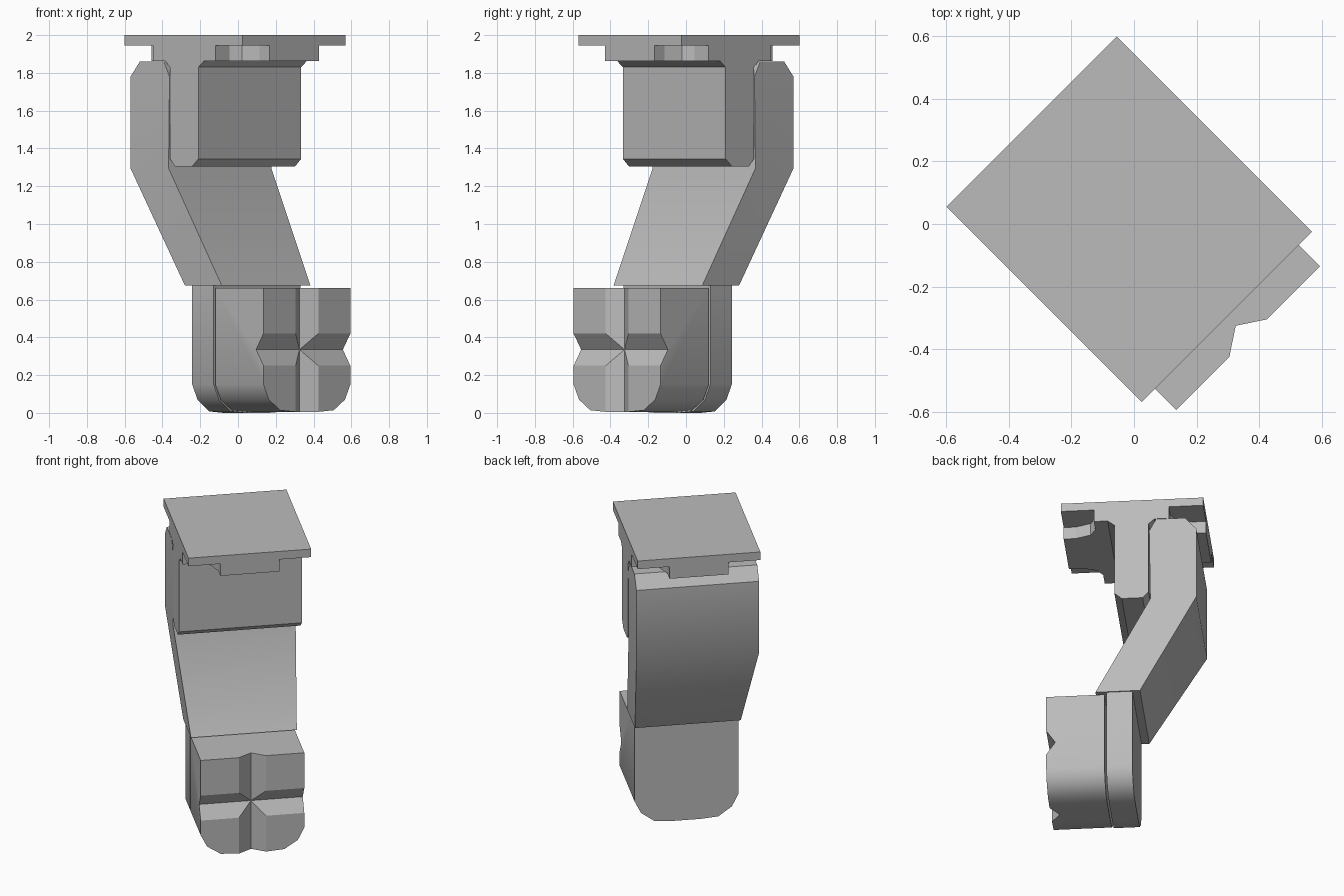
import bpy, bmesh, math
from mathutils import Matrix

if "Cube" in bpy.data.objects:
    bpy.data.objects.remove(bpy.data.objects["Cube"])

GREY = (0.5, 0.5, 0.5, 1)
mat = bpy.data.materials.new("plain grey")
mat.use_nodes = True
mat.diffuse_color = GREY
mat.node_tree.nodes["Principled BSDF"].inputs["Base Color"].default_value = GREY

# Parts are built with x = forward and y = across, then turned to the diagonal
TURN = Matrix.Rotation(math.radians(-45), 4, 'Z')


def skin(name, rings):
    """Closed solid through matching rings of points."""
    bm = bmesh.new()
    loops = [[bm.verts.new(p) for p in ring] for ring in rings]
    n = len(loops[0])
    for a, b in zip(loops, loops[1:]):
        for i in range(n):
            j = (i + 1) % n
            bm.faces.new((a[i], a[j], b[j], b[i]))
    bm.faces.new(loops[0])
    bm.faces.new(loops[-1])
    bmesh.ops.recalc_face_normals(bm, faces=bm.faces)
    bm.transform(TURN)
    mesh = bpy.data.meshes.new(name)
    bm.to_mesh(mesh)
    bm.free()
    mesh.materials.append(mat)
    ob = bpy.data.objects.new(name, mesh)
    bpy.context.collection.objects.link(ob)
    return ob


def stack(name, *sections):
    """Rectangular sections: height, back, front, half width."""
    return skin(name, [[(b, -h, z), (f, -h, z), (f, h, z), (b, h, z)]
                       for z, b, f, h in sections])


def mirrored(half):
    return half + [(-a, b) for a, b in reversed(half)]


def shade(ob):
    bpy.ops.object.select_all(action='DESELECT')
    ob.select_set(True)
    bpy.context.view_layer.objects.active = ob
    bpy.ops.object.shade_smooth_by_angle(angle=math.radians(32))


# Mounting plate and the cross-shaped rail beneath it
stack("top_plate", (1.945, -.463, .42, .385), (2, -.463, .42, .385))
rail = mirrored([(.185, .42), (.185, .345), (.22, .25), (.28, .215), (.385, .215),
                 (.385, -.25), (.28, -.25), (.22, -.285), (.185, -.38), (.185, -.463)])
skin("plate_rail", [[(u, w, z) for w, u in rail] for z in (1.863, 1.945)])

# Hanging block, chamfered below and flared into the rail
stack("hanging_block", (1.305, -.087, .042, .385), (1.345, -.124, .088, .385),
      (1.83, -.124, .088, .385), (1.863, -.16, .13, .385))

# Bent upper arm, tapering to the foot
shade(stack("upper_arm", (.675, -.066, .21, .332), (1.295, -.42, -.135, .385),
            (1.78, -.42, -.128, .385), (1.86, -.35, -.17, .385)))

# Lower leg and grip pad share one rounded outline
def foot(name, back, front, bottom, top):
    outline = mirrored([(.325, top), (.325, .15), (.285, .07), (.2, bottom + .008),
                        (.09, bottom)])
    return skin(name, [[(u, w, z) for w, z in outline] for u in (back, front)])


shade(foot("lower_leg", -.018, .143, 0, .68))
pad = foot("grip_pad", .155, .516, .006, .66)

# Crossed V grooves in the pad face
MID, HALF, DEEP, FACE = .335, .1, .46, .526
groove = [(DEEP, 0), (FACE, -HALF), (FACE, HALF)]
cutters = [
    skin("upright_groove", [[(u, s, z) for u, s in groove] for z in (-.1, .8)]),
    skin("level_groove", [[(u, w, MID + s) for u, s in groove] for w in (-.5, .5)]),
]
for cutter in cutters:
    cutter.hide_render = True
    bpy.context.view_layer.objects.active = pad
    mod = pad.modifiers.new("groove", 'BOOLEAN')
    mod.operation = 'DIFFERENCE'
    mod.solver = 'EXACT'
    mod.object = cutter
    bpy.ops.object.modifier_apply(modifier=mod.name)
    bpy.data.objects.remove(cutter)
shade(pad)
